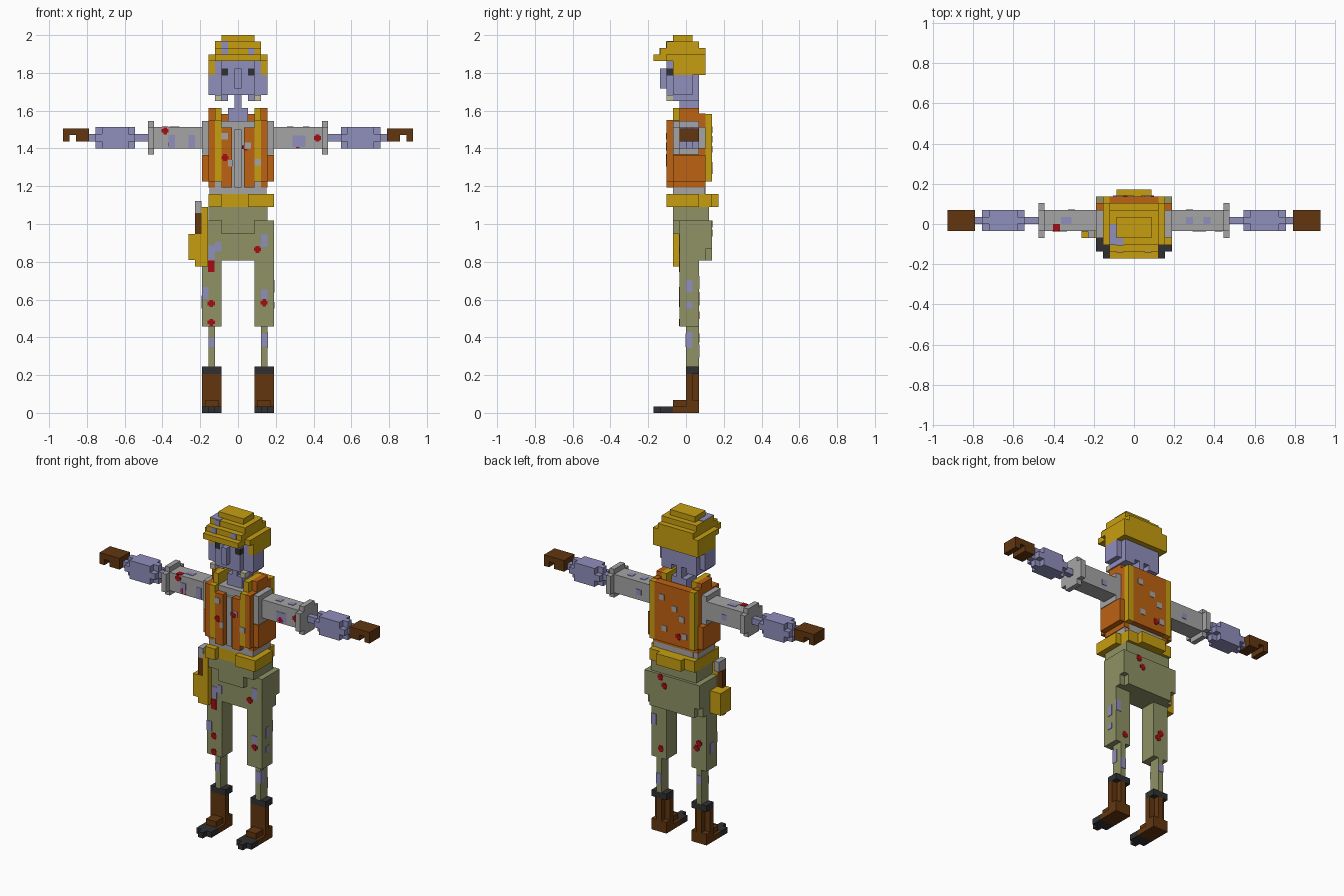
import bpy, bmesh

cube = bpy.data.objects.get("Cube")
if cube:
    bpy.data.objects.remove(cube, do_unlink=True)

V = 2 / 58  # block size


def material(name, rgb):
    lin = [((c / 255 + 0.055) / 1.055) ** 2.4 if c > 10 else c / 255 / 12.92 for c in rgb]
    m = bpy.data.materials.new(name)
    m.use_nodes = True
    m.diffuse_color = (*lin, 1)
    bsdf = next(n for n in m.node_tree.nodes if n.type == 'BSDF_PRINCIPLED')
    bsdf.inputs["Base Color"].default_value = (*lin, 1)
    return m


skin = material("lavender skin", (144, 142, 188))
grey = material("grey cloth", (165, 165, 165))
orange = material("orange vest", (190, 98, 18))
yellow = material("yellow", (198, 158, 16))
olive = material("olive trousers", (143, 146, 101))
brown = material("brown leather", (98, 54, 16))
black = material("black rubber", (48, 48, 50))
red = material("red stain", (165, 12, 18))
bone = material("pale teeth", (188, 186, 158))


def part(name, mat, boxes, mirror=False):
    """Boxes are (x0, x1, y0, y1, z0, z1) in blocks."""
    bm = bmesh.new()
    boxes = list(boxes)
    if mirror:
        boxes += [(-b[1], -b[0], *b[2:]) for b in boxes]
    for x0, x1, y0, y1, z0, z1 in boxes:
        verts = bmesh.ops.create_cube(bm, size=1)["verts"]
        for v in verts:
            v.co.x = (x1 if v.co.x > 0 else x0) * V
            v.co.y = (y1 if v.co.y > 0 else y0) * V
            v.co.z = (z1 if v.co.z > 0 else z0) * V
    me = bpy.data.meshes.new(name)
    bm.to_mesh(me)
    bm.free()
    me.materials.append(mat)
    ob = bpy.data.objects.new(name, me)
    bpy.context.collection.objects.link(ob)
    return ob


T = 0.08  # thickness of painted patches


def patch(x, z, y, w=1, h=1):
    """Plate on a face looking along y, centred on x, z."""
    return (x - w / 2, x + w / 2, y - T, y + T, z - h / 2, z + h / 2)


def plus(x, z, y, s=1.1):
    return [patch(x, z, y, s, s * 0.5), patch(x, z, y, s * 0.5, s)]


# Boots
part("boots", brown, [(2.5, 5.5, -2, 2, 0, 1), (3, 5, -2, 0, 1, 2),
                      (2.5, 5.5, 0, 1, 1, 6), (3.5, 4.5, 1, 2, 1, 6),
                      (2.5, 5.5, 1, 2, 1, 2)], True)
part("boot_toes", black, [(2.5, 5.5, -4, -2, 0, 1), (3.5, 4.5, -5, -4, 0, 1)], True)
part("boot_cuffs", black, [(2.5, 5.5, 0, 2, 6, 7.1)], True)

# Trousers
part("shins", olive, [(3.5, 4.5, 0, 2, 7.1, 13.3)], True)
part("trouser_legs", olive, [(2.5, 5.5, -1, 2, 13.3, 23.4)], True)
part("hips", olive, [(-5.5, 5.5, -1, 3, 23.4, 29.5), (-4.5, 4.5, 3, 4, 23.4, 29.5),
                     (-5.5, 5.5, 3, 4, 25.2, 29.5), (-4.5, 4.5, -2, 3.5, 29.5, 31.6),
                     (-2.5, 2.5, -2, -1, 27.5, 29.5)])

# Belt with pouches and tool holster
part("belt", yellow, [(-4.5, 4.5, -2, 4, 31.6, 33.6), (1.5, 5.5, -3, 2, 31.6, 33.6),
                      (-4.5, -2.5, -3, -2, 31.6, 33.6), (-2.5, 2.5, 4, 5, 31.6, 33.6)])
part("holster", yellow, [(-7.6, -5.5, -2, 1, 23.5, 27.5), (-6.6, -4.6, -2, -1, 22.5, 23.5),
                         (-5.6, -4.6, -2, -1, 23.5, 31.6)])
part("tool_handle", brown, [(-6.6, -5.5, -2, -1, 27.5, 30.7)])
part("tool_head", grey, [(-6.6, -5.6, -2, 0, 30.7, 32.5)])

# Shirt and vest
part("shirt", grey, [(-3.5, 3.5, -2, 3, 33.6, 44.8), (-4.4, 4.4, -2, 2.9, 33.6, 34.6),
                     (-0.5, 0.5, -2.5, -2, 34.6, 43.5)])
part("vest_panels", orange, [(0.9, 2.5, -3, -2, 34.6, 43.8), (3.5, 4.5, -3, -2, 35.5, 45),
                             (3.5, 4.5, -2, 3, 34.6, 45), (4.5, 5.5, -2, 3, 35.5, 39.6),
                             (3.5, 4.5, -1, 2, 45, 46.8), (3.5, 4.5, 2, 3, 45, 46)], True)
part("vest_back", orange, [(-3.5, 3.5, 3, 4, 35.5, 45.9), (-3.5, 3.5, 2.5, 3, 34.6, 45.9)])
part("vest_stripes", yellow, [(2.5, 3.5, -3, -2, 35.5, 45), (2.5, 3.5, -2, 2, 44.8, 46.8),
                              (3.5, 4.5, 3, 4, 35.5, 45.9)], True)

# Arms
part("sleeves", grey, [(4.5, 5.5, -2, 2, 39.7, 44.8), (5.5, 12.9, -1, 2, 40.6, 43.9),
                       (12.9, 13.8, -2, 3, 40.6, 43.9), (12.9, 13.8, -1, 2, 39.7, 44.8)], True)
part("forearms", skin, [(13.8, 22.9, 0, 1, 41.7, 42.8), (16.8, 20.9, -1, 2, 40.6, 43.9),
                        (15.8, 21.9, 0, 1, 40.6, 43.9), (15.8, 21.9, -1, 2, 41.7, 42.8)], True)
part("gloves", brown, [(22.9, 26.9, -1, 2, 42.7, 43.7), (22.9, 24.9, -1, 2, 41.7, 42.7),
                       (25.9, 26.9, -1, 2, 41.7, 42.7)], True)

# Neck and head
part("neck", skin, [(-1.5, 1.5, -1, 2, 44.8, 46.8), (-0.5, 0.5, -1, 2, 46.8, 48.8)])
part("skull", skin, [(-3.5, 3.5, -2, 2, 48.8, 54), (-4.5, 4.5, -2, 1, 48.8, 51.9),
                     (-2.5, 2.5, -3, -2, 48.8, 51.8), (-1.5, 1.5, -3, -2, 51.8, 54),
                     (-2.5, 2.5, -3, -2, 52.9, 54), (-0.5, 0.5, -4, -3, 49.8, 52.9)])
part("jaw", skin, [(1.5, 3.5, -2, 2, 47.9, 48.8)], True)
part("teeth", bone, [(2.5, 3.5, -3, -2, 47.9, 48.8)], True)
part("eyes", black, [(1.5, 2.5, -3, -2, 51.8, 52.9)], True)

# Hard hat
part("hat", yellow, [(-2.5, 2.5, -2, 1, 57, 58), (-3.5, 3.5, -3, 2, 56, 57),
                     (-3.5, 3.5, -4, 3, 55, 56), (-4.5, 4.5, -3, 3, 54, 55),
                     (-3.5, 3.5, -5, -3, 54, 55), (-4.5, 4.5, 2, 3, 51.9, 54),
                     (-4.5, -3.5, -2, 2, 51.9, 54), (3.5, 4.5, -2, 2, 51.9, 54)])
part("hat_holes", skin, [(-2.5, -1.5, -3 - T, -2.9, 56, 57), (-2.5, -1.5, -4 - T, -3.9, 55, 56),
                         (1.5, 2.5, -4 - T, -3.9, 55, 56), (-3.5, -2.5, -3, 0, 56.9, 57 + T),
                         (-2.5, -1.5, -3, -2, 56.9, 57 + T)])

# Torn cloth showing skin
part("skin_tears", skin, [
    patch(-4, 24.6, -1, 1, 2.2), patch(-3, 25.5, -1, 1, 1.5), patch(4, 26.5, -1, 1, 2),
    patch(-5, 18.4, -1, 1, 1.8), patch(4, 18.2, -1, 1, 1.5),
    patch(-4, 10.8, 0, 1, 1.4), patch(4, 11.2, 0, 1, 2), patch(4, 9.5, 2, 1, 2),
    patch(-4, 11.5, 2, 1, 1.4), patch(5, 20, 2, 1, 2),
    patch(-10.2, 41.7, -1, 1, 2), patch(-7.1, 41.7, -1, 1, 2),
    patch(9.4, 41.7, -1, 2, 1.8), patch(8, 42, 2), patch(-9, 42, 2),
    (5.4, 5.5 + T, 0, 1, 18.5, 20.4), (5.4, 5.5 + T, 0, 1, 16, 17),
    (4.4, 4.5 + T, 0, 1, 10, 12.4), (-5.5 - T, -5.4, 0, 1, 16, 18),
    (7.5, 8.5, 0, 1, 43.8, 43.9 + T), (10, 11, 0, 1, 43.8, 43.9 + T),
    (-10.5, -9, 0, 1, 43.8, 43.9 + T)])
part("vest_holes", grey, [patch(-1.2, 38.3, -3, 0.7), patch(1.5, 41, -3), patch(3, 38.5, -3),
                          patch(-2, 42.5, -3), patch(-0.5, 42, 4), patch(-2, 40.5, 4),
                          patch(2, 43.5, 4), patch(1.5, 38, 4), patch(-2.5, 37.5, 4)])

# Stains, front then back
stains = []
for x, z, y in [(-11.2, 43.3, -1), (-10.2, 41.2, -1), (9.2, 41.2, -1), (12.2, 42.2, -1),
                (-2, 39.2, -3), (1.2, 40.8, -3), (-4.1, 16.8, -1), (-4.1, 13.9, -1),
                (3, 25.1, -1), (4, 16.9, -1), (2.3, 29, 4), (1.5, 27.6, 4),
                (3.6, 15, 2), (-4, 18, 2), (-3.5, 17, 2), (-1.3, 37.2, 4)]:
    stains += plus(x, z, y)
stains += [patch(-4.1, 22.5, -1, 1, 1.8), (-11.7, -10.7, -1, 0, 43.8, 43.9 + T)]
part("stains", red, stains)
